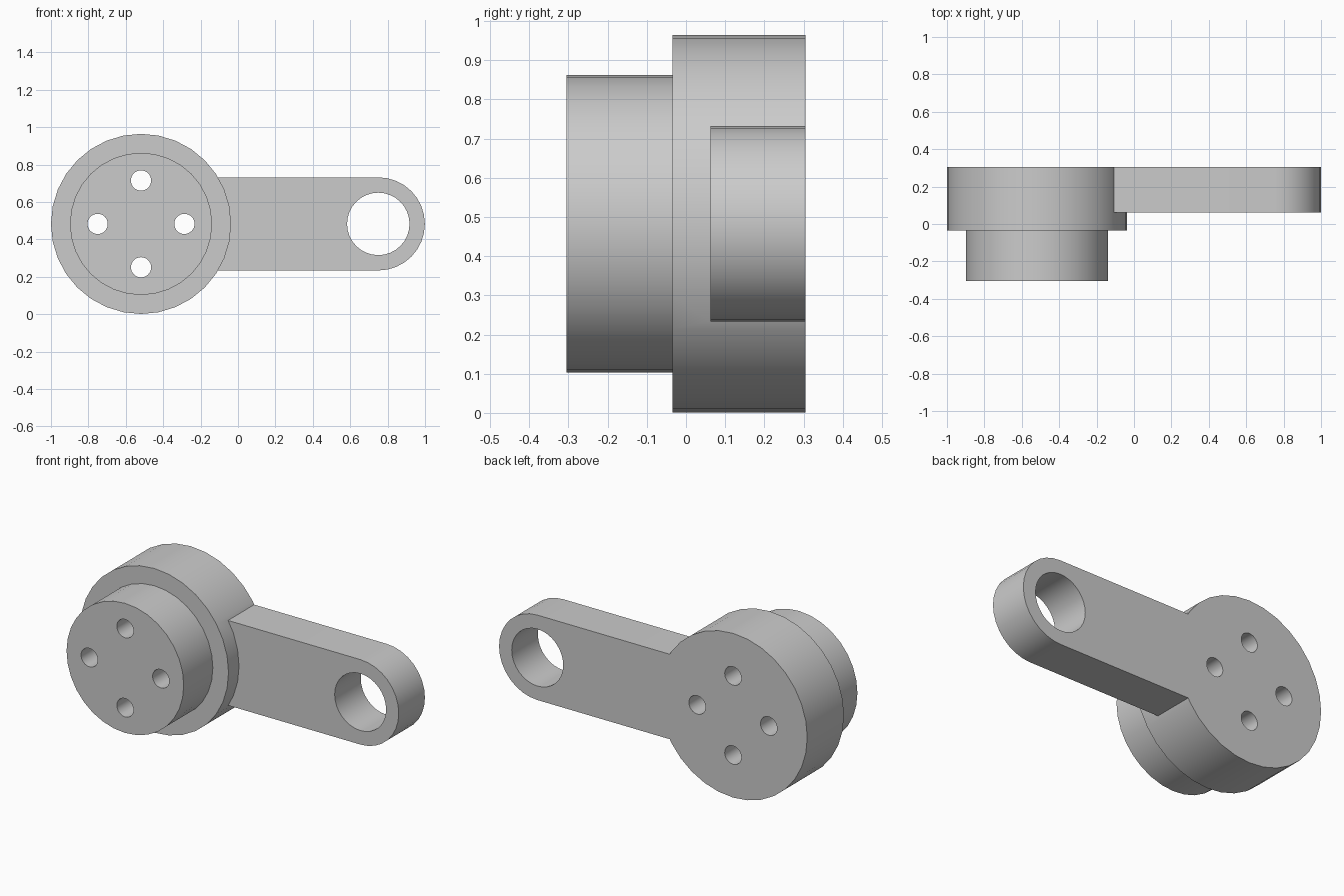
import bpy
import math

if "Cube" in bpy.data.objects:
    bpy.data.objects.remove(bpy.data.objects["Cube"])

HUB_X, EYE_X, MID_Z = -0.5185, 0.75, 0.4825
BACK_Y = 0.305

metal = bpy.data.materials.new("grey metal")
metal.diffuse_color = (0.6, 0.6, 0.6, 1)
metal.use_nodes = True
metal.node_tree.nodes["Principled BSDF"].inputs["Base Color"].default_value = metal.diffuse_color


def prism(name, outline, y0, y1):
    """Extrude an x-z outline from y0 to y1."""
    n = len(outline)
    verts = [(x, y, z) for y in (y0, y1) for x, z in outline]
    faces = [tuple(range(n)), tuple(range(2 * n - 1, n - 1, -1))]
    faces += [(i, i + n, (i + 1) % n + n, (i + 1) % n) for i in range(n)]
    mesh = bpy.data.meshes.new(name)
    mesh.from_pydata(verts, [], faces)
    mesh.materials.append(metal)
    obj = bpy.data.objects.new(name, mesh)
    bpy.context.collection.objects.link(obj)
    return obj


def arc(cx, cz, r, start=0, sweep=360, steps=32):
    count = steps if sweep == 360 else steps + 1
    angles = [math.radians(start + sweep * i / steps) for i in range(count)]
    return [(cx + r * math.cos(a), cz + r * math.sin(a)) for a in angles]


def combine(target, other, operation):
    """Apply a boolean and remove the helper."""
    mod = target.modifiers.new(operation, 'BOOLEAN')
    mod.operation, mod.solver, mod.object = operation, 'EXACT', other
    bpy.context.view_layer.objects.active = target
    bpy.ops.object.modifier_apply(modifier=mod.name)
    bpy.data.objects.remove(other)


# Large hub disc with the smaller boss in front
crank = prism("crank_arm", arc(HUB_X, MID_Z, 0.4815), -0.035, BACK_Y)
boss = prism("boss", arc(HUB_X, MID_Z, 0.38), -0.305, 0.02)
combine(crank, boss, 'UNION')

# Flat arm with a rounded end, flush with the back of the hub
arm_outline = [(HUB_X + 0.3, MID_Z - 0.249)] + arc(EYE_X, MID_Z, 0.249, -90, 180, 16)
arm_outline += [(HUB_X + 0.3, MID_Z + 0.249)]
arm = prism("arm", arm_outline, 0.0625, BACK_Y)
combine(crank, arm, 'UNION')

# Eye through the arm end
eye = prism("eye_cutter", arc(EYE_X, MID_Z, 0.167), -0.1, 0.5)
combine(crank, eye, 'DIFFERENCE')

# Four bolt holes through the hub
for x, z in arc(HUB_X, MID_Z, 0.232, steps=4):
    bolt = prism("bolt_cutter", arc(x, z, 0.054), -0.5, 0.5)
    combine(crank, bolt, 'DIFFERENCE')

# Smooth round walls, sharp rims
bpy.ops.object.select_all(action='DESELECT')
crank.select_set(True)
bpy.context.view_layer.objects.active = crank
bpy.ops.object.shade_smooth_by_angle(angle=math.radians(30))
